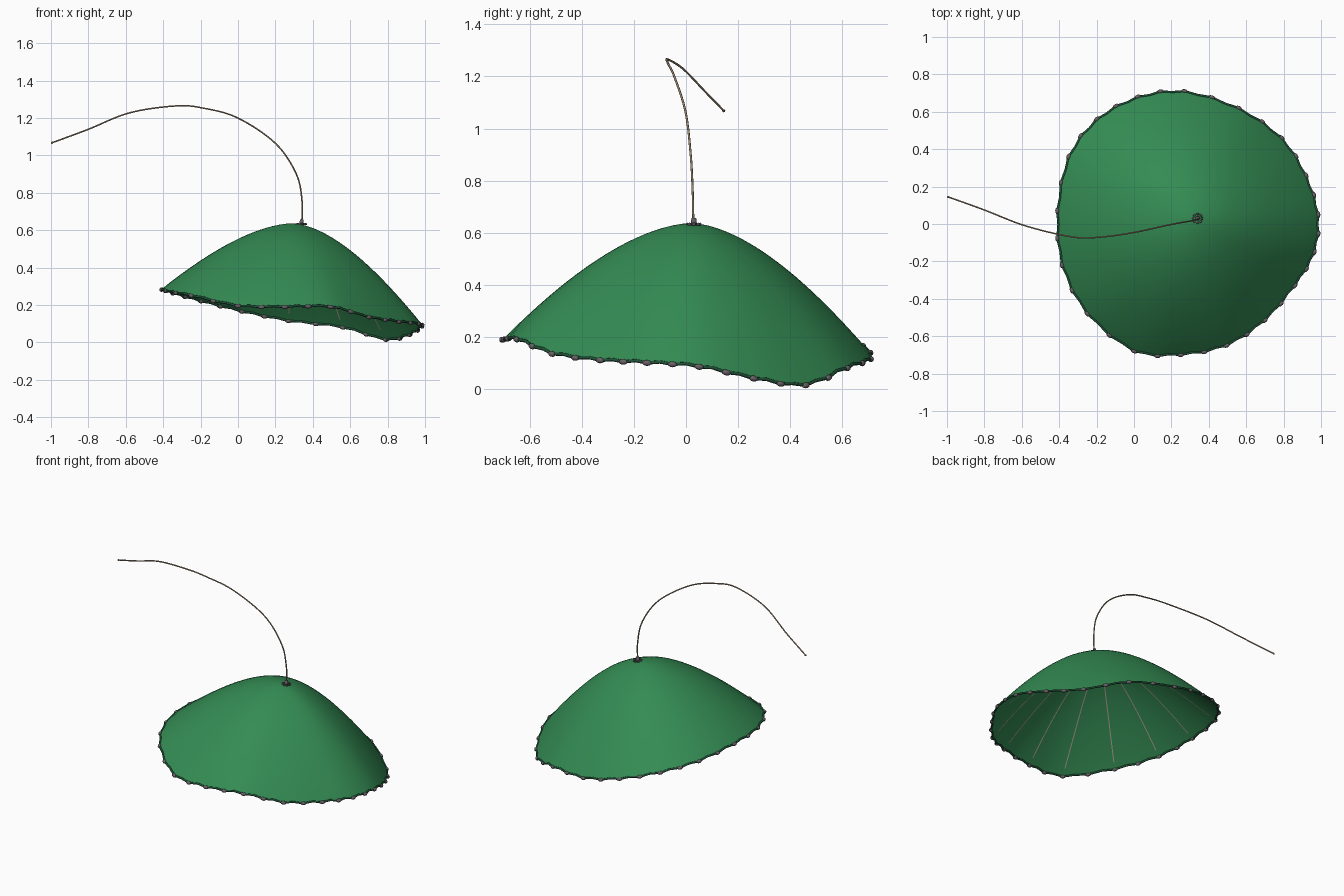
import bpy, bmesh, math
from mathutils import Vector, Matrix

cube = bpy.data.objects.get("Cube")
if cube:
    bpy.data.objects.remove(cube, do_unlink=True)


def material(name, rgb):
    m = bpy.data.materials.new(name)
    m.use_nodes = True
    m.diffuse_color = (*rgb, 1)
    m.node_tree.nodes["Principled BSDF"].inputs["Base Color"].default_value = (*rgb, 1)
    return m


GREEN = material("canopy green", (0.034, 0.26, 0.087))
DARK = material("hem dark green", (0.015, 0.085, 0.04))
GREY = material("bead grey", (0.14, 0.12, 0.135))
PINK = material("rib beige", (0.48, 0.35, 0.30))
TAN = material("cord tan", (0.36, 0.27, 0.18))


def spline(points, steps, closed):
    """Catmull-Rom samples through the points."""
    n, out = len(points), []
    def at(i):
        return points[i % n] if closed else points[max(0, min(n - 1, i))]
    for i in range(n if closed else n - 1):
        a, b, c, d = (at(i + k) for k in (-1, 0, 1, 2))
        for s in range(steps):
            t = s / steps
            out.append(0.5 * (2 * b + (c - a) * t + (2 * a - 5 * b + 4 * c - d) * t ** 2
                              + (3 * b - a - 3 * c + d) * t ** 3))
    return out if closed else out + [points[-1]]


def finish(name, bm, mat):
    bmesh.ops.recalc_face_normals(bm, faces=bm.faces)
    mesh = bpy.data.meshes.new(name)
    bm.to_mesh(mesh)
    bm.free()
    mesh.materials.append(mat)
    mesh.shade_smooth()
    ob = bpy.data.objects.new(name, mesh)
    bpy.context.collection.objects.link(ob)


def tube(name, path, radius, mat, closed=False):
    """A round cord swept along a path."""
    cu = bpy.data.curves.new(name, "CURVE")
    cu.dimensions = "3D"
    cu.bevel_depth = radius
    cu.bevel_resolution = 2
    cu.use_fill_caps = True
    sp = cu.splines.new("POLY")
    sp.points.add(len(path) - 1)
    for p, co in zip(sp.points, path):
        p.co = (*co, 1)
    sp.use_cyclic_u = closed
    cu.materials.append(mat)
    ob = bpy.data.objects.new(name, cu)
    bpy.context.collection.objects.link(ob)


# Wavy, tilted rim of the canopy
rim_keys = [Vector(p) for p in (
    (.985, .05, .085), (.92, .26, .04), (.79, .46, .014), (.56, .62, .08), (.27, .71, .115),
    (.02, .68, .165), (-.2, .56, .22), (-.35, .36, .262), (-.41, .07, .283), (-.385, -.22, .275),
    (-.25, -.48, .25), (0, -.68, .195), (.25, -.7, .19), (.495, -.65, .19), (.7, -.515, .135),
    (.86, -.33, .11), (.965, -.15, .1))]
rim = spline(rim_keys, 4, True)
N = len(rim)
RINGS = 20
APEX = Vector((.29, .02, .637))

# Calmer outline that the upper canopy follows
SPAN = range(-5, 6)
calm = [APEX + (sum((rim[(i + k) % N] for k in SPAN), Vector()) / len(SPAN) - APEX) * 1.035
        for i in range(N)]


def on_canopy(i, t):
    end = calm[i].lerp(rim[i], t ** 2)
    p = APEX.lerp(end, t)
    p.z = APEX.z - (APEX.z - end.z) * t ** 1.7
    return p


# Scallop only the very edge, between the beads
edge = [p + (APEX - p) * (0.012 if i % 2 else 0) for i, p in enumerate(rim)]
profiles = [[on_canopy(i, k / RINGS) for k in range(1, RINGS)] + [edge[i]] for i in range(N)]

# Canopy
bm = bmesh.new()
top = bm.verts.new(APEX)
gores = [[bm.verts.new(p) for p in path] for path in profiles]
for i, a in enumerate(gores):
    b = gores[(i + 1) % N]
    bm.faces.new((top, a[0], b[0]))
    for k in range(RINGS - 1):
        bm.faces.new((a[k], a[k + 1], b[k + 1], b[k]))
finish("canopy", bm, GREEN)

# Rolled hem around the edge
tube("hem", edge, .0065, DARK, True)

# Flat ribs hugging the underside
bm = bmesh.new()
for path in profiles[::4]:
    strip = []
    for a, b in zip(path, path[1:]):
        along = (b - a).normalized()
        across = Vector((0, 0, 1)).cross(along).normalized()
        inward = across.cross(along) * .002
        strip.append([bm.verts.new(a + inward + across * s) for s in (-.003, .003)])
    for a, b in zip(strip, strip[1:]):
        bm.faces.new((a[0], a[1], b[1], b[0]))
finish("ribs", bm, PINK)

# Beads clipped along the hem
bm = bmesh.new()
for i in range(0, N, 2):
    along = (edge[(i + 1) % N] - edge[i - 1]).to_track_quat("X", "Z")
    place = (Matrix.Translation(edge[i]) @ along.to_matrix().to_4x4()
             @ Matrix.Diagonal((1.5, .9, .9, 1)))
    bmesh.ops.create_uvsphere(bm, u_segments=10, v_segments=6, radius=.0125, matrix=place)
finish("hem_beads", bm, GREY)

# Crown fitting: short post with small claws
FOOT = Vector((.34, .03, .63))
bm = bmesh.new()
bmesh.ops.create_cone(bm, cap_ends=True, segments=16, radius1=.013, radius2=.009, depth=.03,
                      matrix=Matrix.Translation(FOOT + Vector((0, 0, .012))))
for k in range(8):
    turn = Matrix.Rotation(k * math.tau / 8, 4, "Z")
    place = (Matrix.Translation(FOOT) @ turn @ Matrix.Translation((.024, 0, .003))
             @ Matrix.Diagonal((.8, 1.2, .8, 1)))
    bmesh.ops.create_uvsphere(bm, u_segments=8, v_segments=6, radius=.007, matrix=place)
finish("crown_fitting", bm, GREY)

# Long arching cord with a knot at its end
cord = [Vector(p) for p in (
    (.34, .028, .63), (.343, .026, .75), (.312, .018, .9), (.2, -.002, 1.065), (0, -.045, 1.2),
    (-.18, -.07, 1.252), (-.33, -.069, 1.265), (-.58, -.01, 1.228), (-.8, .075, 1.14),
    (-.994, .145, 1.068))]
tube("cord", spline(cord, 8, False), .0042, TAN)
bm = bmesh.new()
bmesh.ops.create_uvsphere(bm, u_segments=10, v_segments=6, radius=.006,
                          matrix=Matrix.Translation(cord[-1]))
finish("cord_knot", bm, TAN)
